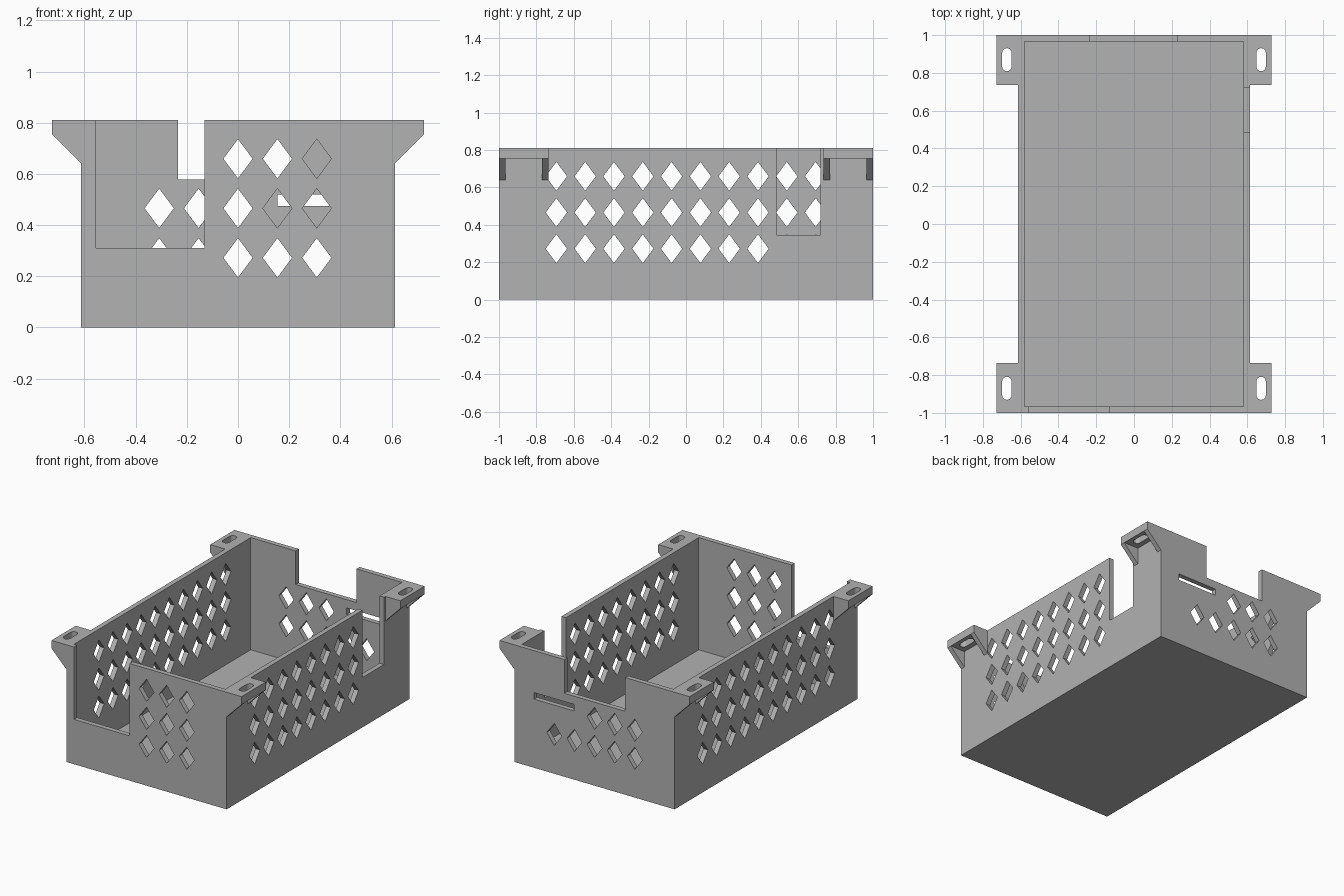
import bpy, bmesh, math
from mathutils import Vector

cube = bpy.data.objects.get("Cube")
if cube:
    bpy.data.objects.remove(cube, do_unlink=True)

grey = bpy.data.materials.new("plain grey")
grey.use_nodes = True
colour = (0.445, 0.445, 0.445, 1)
grey.diffuse_color = colour
grey.node_tree.nodes["Principled BSDF"].inputs["Base Color"].default_value = colour

# Overall sizes
W, L, H, T = 0.613, 1.0, 0.81, 0.034      # half width, half length, height, wall
EAR, EAR_Y, EAR_Z = 0.727, 0.735, 0.755   # ear reach, inner end, plate underside


def prism(bm, points, depth):
    """Extrude a flat outline along a vector and add it to bm."""
    face = bm.faces.new([bm.verts.new(p) for p in points])
    new = bmesh.ops.extrude_face_region(bm, geom=[face], use_keep_orig=True)
    verts = [g for g in new["geom"] if isinstance(g, bmesh.types.BMVert)]
    bmesh.ops.translate(bm, verts=verts, vec=Vector(depth))


def box(bm, x0, x1, y0, y1, z0, z1):
    prism(bm, [(x0, y0, z0), (x1, y0, z0), (x1, y1, z0), (x0, y1, z0)],
          (0, 0, z1 - z0))


def make(name, bm):
    bmesh.ops.recalc_face_normals(bm, faces=bm.faces)
    mesh = bpy.data.meshes.new(name)
    bm.to_mesh(mesh)
    bm.free()
    obj = bpy.data.objects.new(name, mesh)
    bpy.context.collection.objects.link(obj)
    mesh.materials.append(grey)
    return obj


def combine(target, other, operation):
    """Apply a boolean to target and remove the other object."""
    mod = target.modifiers.new(operation, "BOOLEAN")
    mod.object, mod.operation, mod.solver = other, operation, "EXACT"
    bpy.context.view_layer.objects.active = target
    bpy.ops.object.modifier_apply(modifier=mod.name)
    bpy.data.objects.remove(other, do_unlink=True)


def diamond(bm, axis, side, along, z):
    """Diamond cutter through the wall at the given side of the axis."""
    outline = [(0.057, 0), (0, 0.077), (-0.057, 0), (0, -0.077)]
    if axis == "x":
        start = side * W - 0.1
        prism(bm, [(start, along + a, z + b) for a, b in outline], (0.2, 0, 0))
    else:
        start = side * L - 0.1
        prism(bm, [(along + a, start, z + b) for a, b in outline], (0, 0.2, 0))


# Open tray
bm = bmesh.new()
box(bm, -W, W, -L, L, 0, H)
tray = make("tray", bm)
bm = bmesh.new()
box(bm, -W + T, W - T, -L + T, L - T, T, 1)
combine(tray, make("cavity", bm), "DIFFERENCE")

# Wall notches and the cable slot
bm = bmesh.new()
box(bm, -0.555, -0.13, -1.1, -0.9, 0.31, 1)
box(bm, -0.235, 0.23, 0.9, 1.1, 0.577, 1)
box(bm, 0.155, 0.463, 0.9, 1.1, 0.475, 0.52)
box(bm, 0.5, 0.7, 0.485, 0.72, 0.345, 1)
combine(tray, make("notches", bm), "DIFFERENCE")

# Diamond vents
bm = bmesh.new()
step = 0.154
for row in range(3):
    z = 0.272 + 0.1935 * row
    for i in range(10):
        along = (i - 4.5) * step
        diamond(bm, "x", -1, along, z)
        if i < 8:
            diamond(bm, "x", 1, along, z)
    for i in range(3):
        diamond(bm, "y", -1, i * step, z)
    back_columns = [range(-2, 3), range(-2, 1), []][row]
    for i in back_columns:
        diamond(bm, "y", 1, i * step, z)
combine(tray, make("vents", bm), "DIFFERENCE")

# Mounting ears: slotted plate on two triangular gussets at each corner
for sx in (-1, 1):
    for sy in (-1, 1):
        bm = bmesh.new()
        x0, x1 = sorted((sx * W, sx * EAR))
        y0, y1 = sorted((sy * EAR_Y, sy * L))
        box(bm, x0, x1, y0, y1, EAR_Z, H)
        ear = make("mounting_ear", bm)

        bm = bmesh.new()
        for y in (y0, y1 - T):
            prism(bm, [(sx * W, y, EAR_Z), (sx * EAR, y, EAR_Z),
                       (sx * W, y, 0.64)], (0, T, 0))
        combine(ear, make("gussets", bm), "UNION")

        bm = bmesh.new()
        outline = []
        for end in (1, -1):
            for k in range(9):
                a = math.pi * k / 8
                outline.append((sx * 0.673 + end * 0.025 * math.cos(a),
                                sy * 0.87 + end * (0.036 + 0.025 * math.sin(a)),
                                0.7))
        prism(bm, outline, (0, 0, 0.2))
        combine(ear, make("ear_slot", bm), "DIFFERENCE")
        combine(tray, ear, "UNION")
